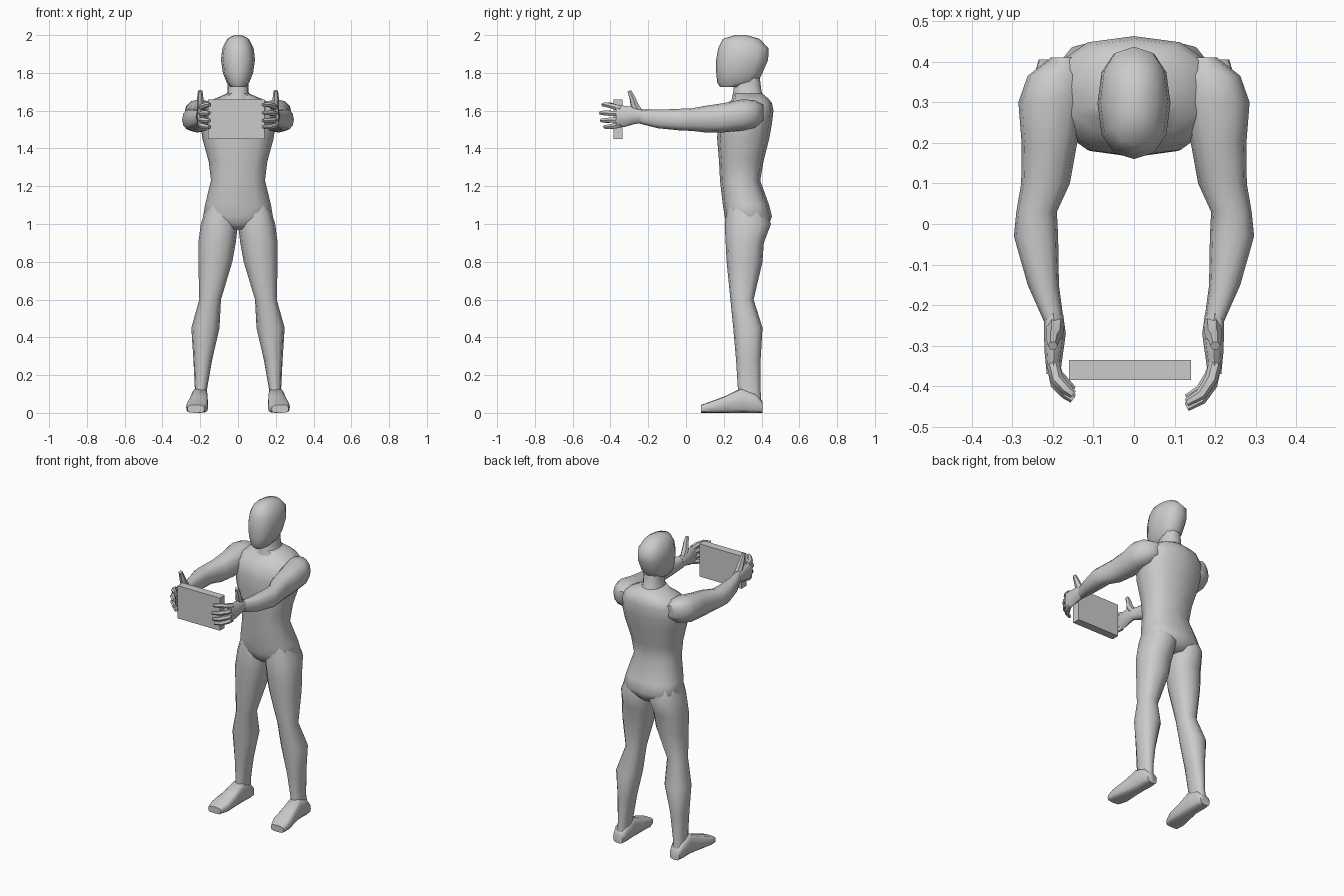
import bpy, bmesh
from math import cos, sin, pi, radians, copysign
from mathutils import Vector


def finish(name, rings):
    """Skin a list of point rings and cap both ends."""
    bm = bmesh.new()
    vs = [[bm.verts.new(p) for p in r] for r in rings]
    n = len(vs[0])
    for a, b in zip(vs, vs[1:]):
        for i in range(n):
            j = (i + 1) % n
            bm.faces.new((a[i], a[j], b[j], b[i]))
    bm.faces.new(vs[0])
    bm.faces.new(vs[-1])
    bmesh.ops.recalc_face_normals(bm, faces=bm.faces)
    me = bpy.data.meshes.new(name)
    bm.to_mesh(me)
    bm.free()
    ob = bpy.data.objects.new(name, me)
    bpy.context.collection.objects.link(ob)
    bpy.ops.object.select_all(action='DESELECT')
    bpy.context.view_layer.objects.active = ob
    ob.select_set(True)
    bpy.ops.object.shade_smooth_by_angle(angle=radians(50))
    return ob


def loft(name, rows, axis='z', e=0.85, side=1, n=12):
    """Rows: (position on axis, x0, x1, low, high) of each rounded section."""
    def sp(v):
        return copysign(abs(v) ** e, v) if abs(v) > 1e-6 else 0
    rings = []
    for t, x0, x1, l, h in rows:
        ring = []
        for i in range(n):
            a = 2 * pi * i / n
            x = side * ((x0 + x1) / 2 + (x1 - x0) / 2 * sp(cos(a)))
            w = (l + h) / 2 + (h - l) / 2 * sp(sin(a))
            ring.append((x, w, t) if axis == 'z' else (x, t, w))
        rings.append(ring)
    return finish(name, rings)


def tube(name, path, radii, side=1, n=6):
    """Finger-like tube along a path."""
    pts = [Vector(p) for p in path]
    rings = []
    for i, (p, r) in enumerate(zip(pts, radii)):
        d = pts[min(i + 1, len(pts) - 1)] - pts[max(i - 1, 0)]
        q = d.to_track_quat('Z', 'Y')
        ring = [p + q @ Vector((r * cos(2 * pi * k / n), r * sin(2 * pi * k / n), 0))
                for k in range(n)]
        rings.append([(side * v.x, v.y, v.z) for v in ring])
    return finish(name, rings)


def sym(rows):
    return [(z, -w, w, a, b) for z, w, a, b in rows]


# Torso, hips to shoulder line
loft("torso", sym([
    (0.97, .08, .25, .41), (1.00, .15, .215, .44), (1.04, .185, .205, .455),
    (1.10, .175, .195, .44), (1.23, .143, .18, .393), (1.33, .155, .175, .41),
    (1.45, .188, .165, .44), (1.53, .20, .167, .455), (1.60, .20, .18, .463),
    (1.64, .17, .22, .455), (1.665, .12, .25, .435), (1.69, .06, .25, .405)]), e=0.8)

# Neck and head
loft("neck", sym([(1.65, .08, .24, .43), (1.70, .056, .25, .40), (1.78, .055, .26, .39)]))
loft("head", sym([
    (1.725, .038, .18, .33), (1.75, .06, .165, .38), (1.80, .08, .16, .405),
    (1.87, .09, .16, .435), (1.93, .083, .17, .437), (1.98, .058, .195, .39),
    (2.0, .02, .26, .32)]), e=0.85)

for side, tag in ((1, "left"), (-1, "right")):
    # Leg
    loft(tag + "_leg", [
        (1.10, .02, .165, .22, .41), (1.0, .0, .197, .205, .45),
        (.9, .012, .21, .21, .412), (.8, .03, .21, .215, .405),
        (.6, .09, .205, .235, .358), (.45, .098, .247, .25, .405),
        (.28, .137, .236, .265, .395), (.12, .165, .228, .275, .395),
        (.04, .165, .24, .27, .40)], side=side)
    # Foot
    loft(tag + "_foot", [
        (.405, .168, .235, 0, .06), (.37, .158, .245, 0, .10),
        (.29, .16, .245, 0, .13), (.21, .158, .26, 0, .09),
        (.13, .158, .275, 0, .06), (.08, .178, .268, 0, .042)],
        axis='y', e=0.55, side=side)
    # Shoulder and arm reaching forward
    loft(tag + "_arm", [
        (.41, .14, .205, 1.55, 1.63), (.365, .12, .262, 1.51, 1.655),
        (.30, .12, .285, 1.495, 1.66), (.20, .14, .277, 1.485, 1.64),
        (.10, .158, .278, 1.485, 1.625), (.03, .19, .29, 1.493, 1.612),
        (-.03, .187, .296, 1.495, 1.61), (-.15, .185, .262, 1.507, 1.605),
        (-.24, .173, .222, 1.53, 1.605)], axis='y', side=side)
    # Palm
    loft(tag + "_palm", [
        (-.22, .175, .222, 1.535, 1.605), (-.27, .168, .222, 1.53, 1.62),
        (-.32, .175, .22, 1.515, 1.625), (-.37, .182, .215, 1.51, 1.63)],
        axis='y', side=side, n=8)
    # Thumb pointing up
    tube(tag + "_thumb", [(.193, -.245, 1.585), (.196, -.275, 1.635),
                          (.2, -.283, 1.665), (.2, -.30, 1.705)],
         (.022, .021, .017, .012), side)
    # Fingers curling round the board
    reach = 0 if side > 0 else .02
    for i, (z, dz, out) in enumerate(((1.612, .02, .012), (1.583, .005, 0),
                                      (1.553, -.005, .004), (1.526, -.012, .022))):
        tube(f"{tag}_finger_{i + 1}", [
            (.2, -.345, z), (.19, -.395 + out, z + dz * .5),
            (.165, -.432 + out + reach * .6, z + dz),
            (.13 + reach, -.452 + out + reach, z + dz)],
            (.016, .016, .014, .010), side)

# Board held between the hands
bpy.ops.mesh.primitive_cube_add(size=1, location=(-.01, -.36, 1.555))
board = bpy.context.object
board.name = "board"
board.scale = (.30, .05, .21)
